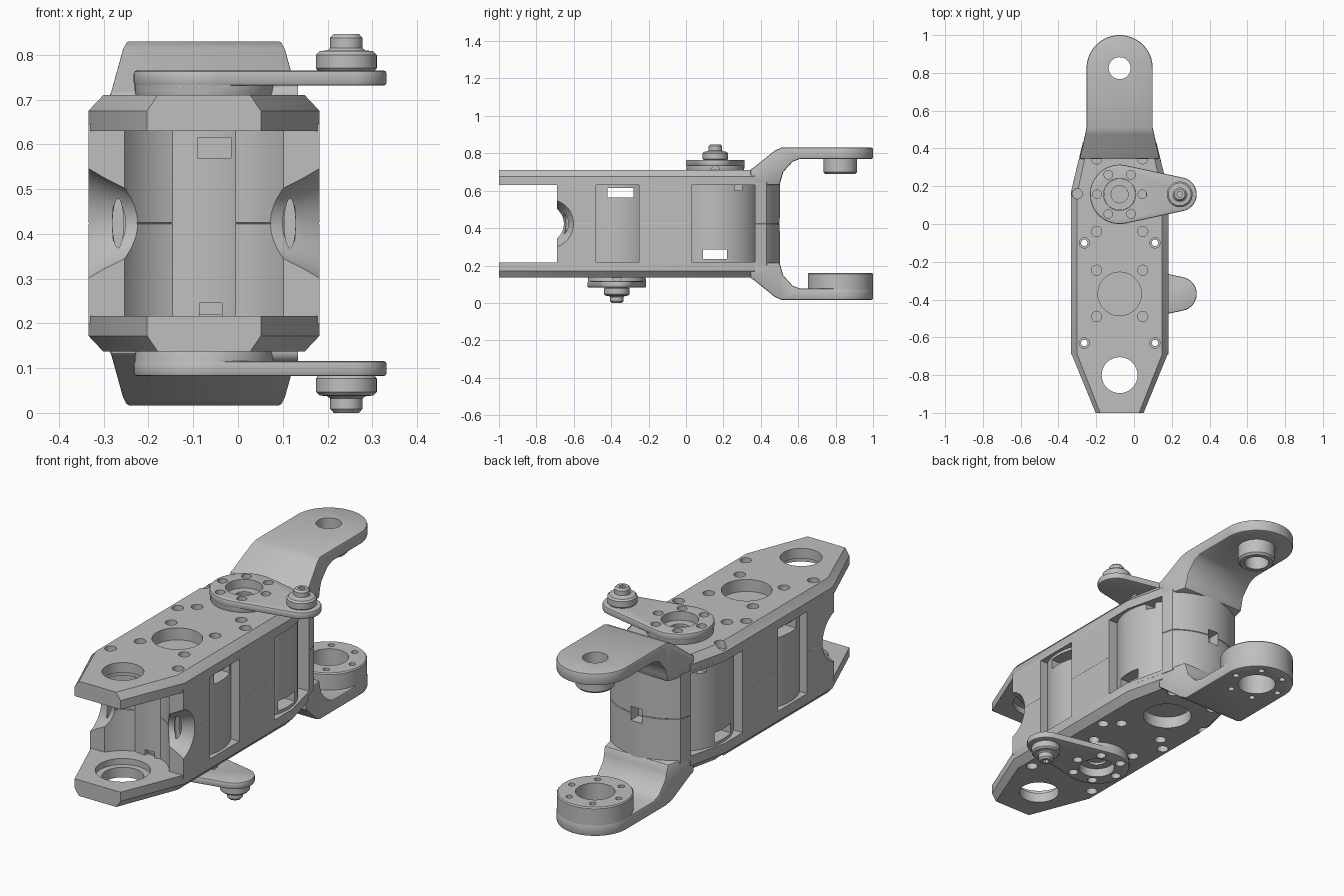
import bpy, bmesh
from math import sin, cos, pi, acos, atan2, radians
from mathutils import Matrix

if "Cube" in bpy.data.objects:
    bpy.data.objects.remove(bpy.data.objects["Cube"], do_unlink=True)

CX = -0.076          # centre line of the link
H = 0.847            # total height, parts mirror about H / 2
MID = H / 2
TOP, DECK, MOTOR_F, MOTOR_R = 0.71, 0.63, -0.37, 0.157

grey = bpy.data.materials.new("machined_grey")
grey.use_nodes = True
grey.diffuse_color = (0.52, 0.52, 0.52, 1)
grey.node_tree.nodes["Principled BSDF"].inputs["Base Color"].default_value = (0.52, 0.52, 0.52, 1)


# ---- helpers ----
def arc(x, y, r, a0, a1, n=24):
    return [(x + r * cos(a0 + (a1 - a0) * i / n), y + r * sin(a0 + (a1 - a0) * i / n)) for i in range(n + 1)]


def circle(x, y, r, n=48):
    return arc(x, y, r, 0, 2 * pi, n)[:-1]


def both(half):
    """Close a right-hand outline with its mirror image."""
    return half + [(-x, y) for x, y in reversed(half)]


def loft(name, *lofts):
    """Join closed solids, each skinned over a list of rings, facing outward."""
    me = bpy.data.meshes.new(name)
    whole = bmesh.new()
    for sections in lofts:
        bm = bmesh.new()
        vs = [[bm.verts.new(p) for p in ring] for ring in sections]
        n = len(vs[0])
        bm.faces.new(vs[0][::-1])
        bm.faces.new(vs[-1])
        for a, b in zip(vs, vs[1:]):
            for i in range(n):
                bm.faces.new((a[i], a[(i + 1) % n], b[(i + 1) % n], b[i]))
        if bm.calc_volume(signed=True) < 0:
            bmesh.ops.reverse_faces(bm, faces=bm.faces)
        bm.to_mesh(me)
        bm.free()
        whole.from_mesh(me)
    whole.to_mesh(me)
    whole.free()
    me.materials.append(grey)
    ob = bpy.data.objects.new(name, me)
    bpy.context.collection.objects.link(ob)
    return ob


def rings(pts, z0, z1):
    return [[(x, y, z) for x, y in pts] for z in (z0, z1)]


def lathe(x, y, profile, n=48):
    return [[(px, py, z) for px, py in circle(x, y, r, n)] for r, z in profile]


def hole(x, y, r, z0, z1, n=32):
    return lathe(x, y, [(r, z0), (r, z1)], n)


def box(x0, x1, y0, y1, z0, z1):
    return rings([(x0, y0), (x1, y0), (x1, y1), (x0, y1)], z0, z1)


def bake(ob):
    bpy.context.view_layer.update()
    me = bpy.data.meshes.new_from_object(ob.evaluated_get(bpy.context.evaluated_depsgraph_get()))
    ob.modifiers.clear()
    ob.data = me


def combine(ob, lofts, op="DIFFERENCE"):
    tool = loft("tool", *lofts)
    m = ob.modifiers.new("cut", "BOOLEAN")
    m.operation, m.object, m.solver = op, tool, "EXACT"
    bake(ob)
    bpy.data.objects.remove(tool, do_unlink=True)


def bevel(ob, width, angle=50):
    m = ob.modifiers.new("bevel", "BEVEL")
    m.width, m.segments, m.limit_method, m.angle_limit = width, 2, "ANGLE", radians(angle)
    bake(ob)


def finish(ob, flip=False, x=CX, y=0):
    if flip:
        ob.data.transform(Matrix.Translation((0, 0, H)) @ Matrix.Diagonal((1, 1, -1, 1)))
        ob.data.flip_normals()
    ob.data.transform(Matrix.Translation((x, y, 0)))
    ob.data.shade_smooth()
    ob.data.set_sharp_from_angle(angle=radians(30))


# ---- body between the decks: hollowed front, rounded back, seam at mid height ----
a_f, a_r = atan2(0.11, 0.178), atan2(0.23, 0.195)
outline = [(-0.258, -0.69)] + arc(0, -0.8, 0.209, pi - a_f, a_f) + [(0.258, -0.69), (0.258, 0.17)] + \
    arc(0, 0.2, 0.302, a_r, pi - a_r) + [(-0.258, 0.17)]
levels = [(0.2, 1), (MID - 0.002, 1), (MID, 0.995), (MID + 0.002, 1), (0.645, 1)]
body = loft("body", [[(x * s, y * s, z) for x, y in outline] for z, s in levels])
combine(body, [box(-0.4, 0.4, -0.48, -0.25, 0.22, DECK), box(-0.4, 0.4, 0.03, 0.37, 0.22, DECK)])
combine(body, [box(-0.07, 0.07, -0.65, -0.4, 0.22, DECK), box(-0.03, 0.03, 0.44, 0.6, 0.385, 0.455)])
scoops, slots = [], []
for s in (-1, 1):
    scoops.append([[(s * x, -0.73 + y, MID + z) for y, z in circle(0, 0, r)]
                   for x, r in ((0.13, 0.07), (0.17, 0.085), (0.22, 0.108), (0.265, 0.133))])
    slots.append([[(s * 0.192 + 0.22 * x, y, MID + z) for x, z in circle(0, 0, 0.055)] for y in (-0.7, -0.58)])
combine(body, scoops)
combine(body, slots)
combine(body, [hole(x, y, 0.017, 0, 1) for x in (-0.187, 0.187) for y in (-0.10, -0.63)])
finish(body)

# ---- motors seen through the windows ----
for name, y, cuts in (
        ("front_motor", MOTOR_F, [box(-0.4, 0.4, -0.42, -0.28, 0.565, 0.615),
                                  box(-0.015, 0.06, -0.7, -0.58, 0.57, 0.615),
                                  box(-0.01, 0.04, -0.7, -0.58, 0.19, 0.245)]),
        ("rear_motor", MOTOR_R, [box(-0.4, 0.4, 0.09, 0.22, 0.235, 0.285),
                                 box(0.1, 0.4, 0.26, 0.30, 0.6, 0.66),
                                 box(-0.4, -0.1, 0.26, 0.30, 0.6, 0.66)])):
    motor = loft(name, hole(0, y, 0.243, 0.2, 0.647, 64))
    combine(motor, cuts)
    finish(motor)

# ---- decks with chamfered sides, and the rear arms ----
lower_edge = both([(0.127, -1), (0.258, -0.68), (0.258, 0.17), (0.209, 0.37)])
upper_edge = both([(0.103, -1), (0.225, -0.69), (0.225, 0.16), (0.18, 0.37)])
arm_outline = both([(0.212, 0.345), (0.175, 0.51)] + arc(0, 0.825, 0.175, 0, pi / 2 - 0.02))
arm_profile = [(0.335, 0.71), (0.36, 0.722), (0.475, 0.815), (0.51, 0.83), (1.1, 0.83), (1.1, 0.77),
               (0.61, 0.77), (0.57, 0.755), (0.52, 0.70), (0.50, 0.63), (0.335, 0.63)]
for side, flip in (("upper", False), ("lower", True)):
    deck = loft(side + "_deck", [[(x, y, z) for x, y in pts]
                for z, pts in ((DECK, lower_edge), (0.675, lower_edge), (TOP, upper_edge))])
    open_y = MOTOR_R if flip else MOTOR_F
    combine(deck, [hole(0, -0.80, 0.095, 0.5, 0.8, 48), hole(0, open_y, 0.115, 0.65, 0.8, 48)])
    combine(deck, [hole(0, -0.80, 0.125, 0.6, 0.66, 48)])
    screws = [(x, y) for x in (-0.122, 0.122) for y in (0.345, -0.04, -0.245, -0.49)] + [(-0.225, 0.16)]
    posts = [(x, y) for x in (-0.187, 0.187) for y in (-0.10, -0.63)]
    combine(deck, [hole(x, y, 0.027, 0.67, 0.8) for x, y in screws + posts])
    combine(deck, [hole(x, y, 0.017, 0.5, 0.8) for x, y in posts])
    finish(deck, flip)

    arm = loft(side + "_arm", rings(arm_outline, 0.6, 0.9))
    combine(arm, [[[(x, y, z) for y, z in arm_profile] for x in (-0.3, 0.3)]], "INTERSECT")
    bevel(arm, 0.008, 60)
    if flip:
        # thick output pad with a ring of screw holes
        pad = loft("lower_pad", lathe(0, 0.825, [(0.169, 0.825), (0.174, 0.82), (0.174, 0.692), (0.169, 0.686)], 64))
        cuts = [hole(0, 0.825, 0.09, 0.5, 1, 48)] + \
            [hole(0.13 * cos(k * pi / 3), 0.825 + 0.13 * sin(k * pi / 3), 0.015, 0.5, 1) for k in range(6)]
    else:
        pad = loft("upper_boss", lathe(0, 0.825, [(0.09, 0.78), (0.09, 0.70), (0.08, 0.69)]))
        cuts = [hole(0, 0.825, 0.058, 0.5, 1, 48)]
    for part in (pad, arm):
        combine(part, cuts)
        finish(part, flip)

# ---- servo horns with their ball studs ----
REACH, HUB, TIP = 0.318, 0.157, 0.09
a = acos((HUB - TIP) / REACH)
horn_outline = arc(0, 0, HUB, a, 2 * pi - a, 48) + arc(REACH, 0, TIP, -a, a)
for side, flip, y in (("upper", False, MOTOR_R), ("lower", True, MOTOR_F)):
    horn = loft(side + "_horn", rings(horn_outline, 0.731, 0.765))
    bevel(horn, 0.007)
    combine(horn, [lathe(0, 0, [(0.152, 0.708), (0.155, 0.72), (0.155, 0.75)], 64)], "UNION")
    combine(horn, [hole(0, 0, 0.085, 0.6, 0.9, 48)] +
            [hole(0.12 * cos(k * pi / 3), 0.12 * sin(k * pi / 3), 0.023, 0.72, 0.9) for k in range(6)])
    finish(horn, flip, y=y)
    hub = loft(side + "_hub", lathe(0, 0, [(0.084, 0.70), (0.084, 0.722)]))
    combine(hub, [hole(0, 0, 0.045, 0.71, 0.8)])
    finish(hub, flip, y=y)
    stud = loft(side + "_ball_stud", lathe(REACH, 0, [
        (0.025, 0.732), (0.06, 0.76), (0.068, 0.77), (0.068, 0.80), (0.06, 0.808), (0.042, 0.81),
        (0.036, 0.815), (0.036, 0.838), (0.028, H)]))
    combine(stud, [hole(REACH, 0, 0.016, 0.825, 0.9, 6)])
    finish(stud, flip, y=y)
    # rounded stop on the deck edge beneath the stud
    nub = loft(side + "_stop", [[(x, u, TOP - 0.002 + v) for u, v in circle(0, 0, 0.026)] for x in (0.14, 0.21)])
    finish(nub, flip, y=y)
